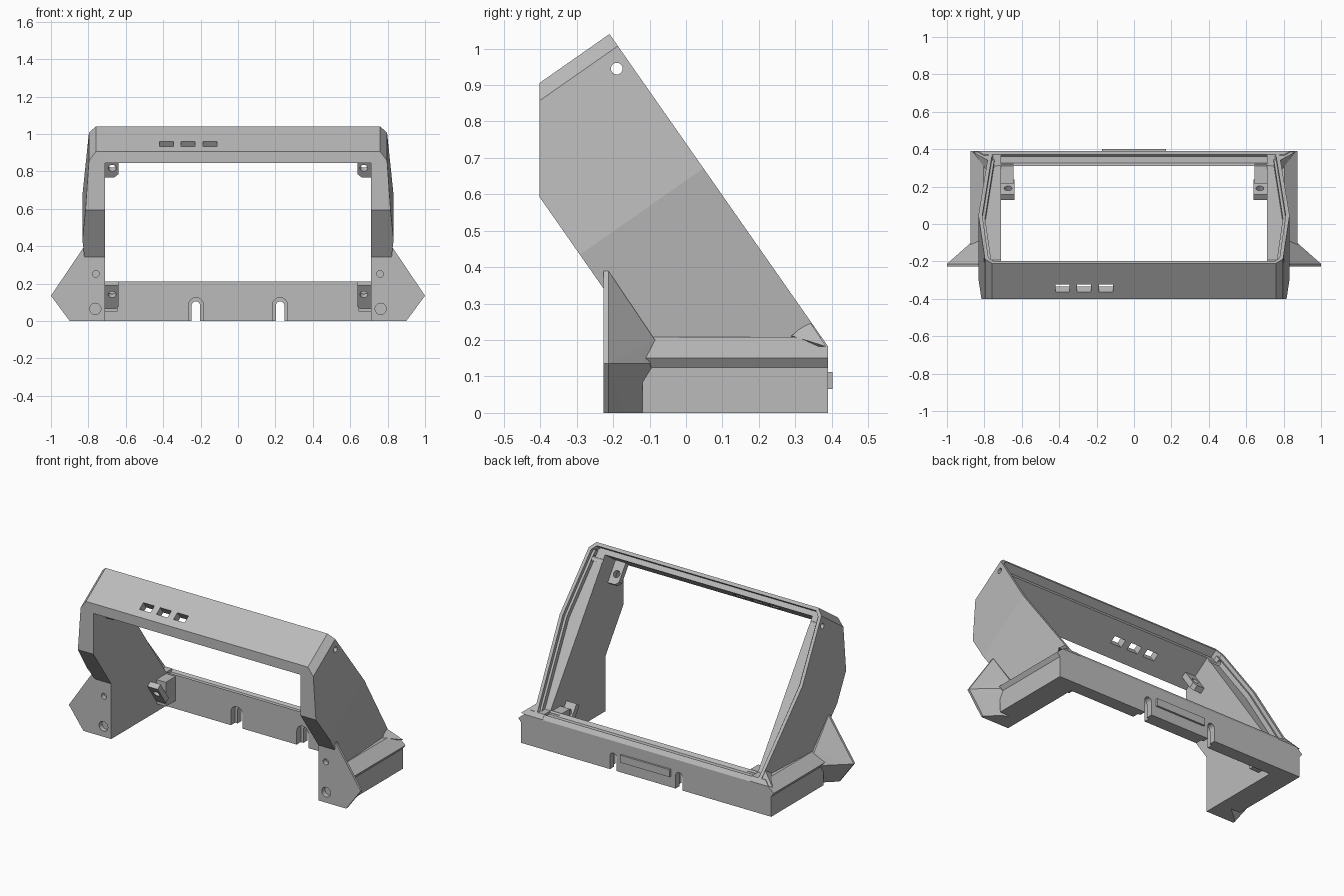
import bpy
import bmesh
from math import pi
from mathutils import Vector, Matrix

cube = bpy.data.objects.get("Cube")
if cube:
    bpy.data.objects.remove(cube)

grey = bpy.data.materials.new("matte_grey")
grey.use_nodes = True
COLOUR = (0.5, 0.5, 0.5, 1)
grey.diffuse_color = COLOUR
grey.node_tree.nodes["Principled BSDF"].inputs["Base Color"].default_value = COLOUR

INNER = 0.71                               # inner face of both side walls
NORMAL = Vector((0, 0.819, 0.573))         # normal of the slanted rear rim


def tilt(x, s, d):
    """Point on the tilted frame: s runs down the rim, d goes in from it."""
    return Vector((x, -0.21 + 0.573 * s - 0.819 * d, 1.04 - 0.819 * s - 0.573 * d))


def yz(s, d):
    return tilt(0, s, d)[1:]


def finish(name, bm):
    bmesh.ops.recalc_face_normals(bm, faces=bm.faces)
    mesh = bpy.data.meshes.new(name)
    bm.to_mesh(mesh)
    bm.free()
    mesh.materials.append(grey)
    ob = bpy.data.objects.new(name, mesh)
    bpy.context.collection.objects.link(ob)
    return ob


def prism(name, outline, place, a, b, clips=()):
    """Extrude an outline between a and b, then trim it with planes."""
    bm = bmesh.new()
    lo = [bm.verts.new(place(p, q, a)) for p, q in outline]
    hi = [bm.verts.new(place(p, q, b)) for p, q in outline]
    bm.faces.new(lo)
    bm.faces.new(hi)
    n = len(lo)
    for i in range(n):
        j = (i + 1) % n
        bm.faces.new((lo[i], lo[j], hi[j], hi[i]))
    bmesh.ops.recalc_face_normals(bm, faces=bm.faces)
    for co, no in clips:
        geom = bm.verts[:] + bm.edges[:] + bm.faces[:]
        bmesh.ops.bisect_plane(bm, geom=geom, plane_co=co, plane_no=no, clear_outer=True)
        rim = [e for e in bm.edges if e.is_boundary]
        if rim:
            bmesh.ops.holes_fill(bm, edges=rim, sides=0)
    return finish(name, bm)


def along_x(y, z, x):
    return Vector((x, y, z))


def along_y(x, z, y):
    return Vector((x, y, z))


def hull(name, points):
    bm = bmesh.new()
    for p in points:
        bm.verts.new(p)
    bmesh.ops.convex_hull(bm, input=bm.verts[:])
    bmesh.ops.dissolve_limit(bm, angle_limit=0.01, verts=bm.verts[:], edges=bm.edges[:])
    return finish(name, bm)


def box(name, x, y, z):
    return prism(name, [(x[0], z[0]), (x[1], z[0]), (x[1], z[1]), (x[0], z[1])],
                 along_y, y[0], y[1])


def rod(centre, direction, radius, length):
    bm = bmesh.new()
    turn = Vector(direction).to_track_quat('Z', 'Y').to_matrix().to_4x4()
    bmesh.ops.create_cone(bm, cap_ends=True, segments=24, radius1=radius, radius2=radius,
                          depth=length, matrix=Matrix.Translation(centre) @ turn)
    return finish("cutter", bm)


def cut(ob, cutters):
    """Subtract the cutters from the part and remove them."""
    for c in cutters:
        c.hide_render = True
        mod = ob.modifiers.new("cut", 'BOOLEAN')
        mod.operation = 'DIFFERENCE'
        mod.solver = 'EXACT'
        mod.object = c
    bpy.context.view_layer.update()
    graph = bpy.context.evaluated_depsgraph_get()
    mesh = bpy.data.meshes.new_from_object(ob.evaluated_get(graph))
    ob.modifiers.clear()
    ob.data = mesh
    for c in cutters:
        bpy.data.objects.remove(c)


def both_sides(ob):
    ob.modifiers.new("mirror", 'MIRROR').use_axis = (True, False, False)


FLOOR = ((0, 0, 0), (0, 0, -1))
FRONT = ((0, -0.402, 0), (0, -1, 0))
BACK = ((0, 0.39, 0), (0, 1, 0))
RIM = (tilt(0, 0, 0), NORMAL)

# Side walls with a bulging outer face
wall = prism("side_wall",
             [(INNER, 0), (0.76, 0), (0.797, 0.04), (0.832, 0.45), (0.775, 1.05),
              (0.76, 1.25), (INNER, 1.25)],
             tilt, 0.05, 0.414, [FLOOR, FRONT, BACK])
pivot = Vector((0.76, -0.19, 0.945))
cut(wall, [rod(pivot, (1, 0, 0), 0.016, 0.3)])
both_sides(wall)

# Raised lip and inner step around the rear rim
lip = prism("rim_lip",
            [(0.70, 0), (0.76, 0), (0.797, 0.04), (0.832, 0.45), (0.775, 1.05),
             (0.755, 1.05), (0.811, 0.45), (0.778, 0.05), (0.752, 0.02), (0.70, 0.02)],
            tilt, 0, 0.051, [BACK])
cut(lip, [rod(pivot, (1, 0, 0), 0.016, 0.3)])
both_sides(lip)
step = prism("rim_step",
             [(0.78, 0.04), (0.815, 0.45), (0.76, 1.05), (0.742, 1.05),
              (0.796, 0.45), (0.762, 0.04)], tilt, 0.022, 0.051)
cut(step, [rod(pivot, (1, 0, 0), 0.016, 0.3)])
both_sides(step)

# Hood across the top with three small windows
hood = prism("hood",
             [yz(0, 0), yz(0, 0.234), (-0.402, 0.845), yz(0.051, 0.05),
              yz(0.02, 0.05), yz(0.02, 0)], along_x, -0.755, 0.755)
windows = []
for x in (-0.383, -0.267, -0.15):
    windows.append(prism("cutter",
                         [(x - 0.038, -0.05), (x + 0.038, -0.05),
                          (x + 0.038, 0.15), (x - 0.038, 0.15)],
                         tilt, 0.14, 0.187))
cut(hood, windows)

# Rear bar with two arched cable slots
bar = prism("rear_bar",
            [(0.31, 0), (0.39, 0), (0.39, 0.18), (0.372, 0.206), (0.36, 0.192),
             (0.325, 0.192), (0.31, 0.21)], along_x, -0.73, 0.73)
for x in (-0.225, 0.225):
    for r, top, y0, y1 in ((0.023, 0.105, 0.2, 0.5), (0.04, 0.125, 0.2, 0.35)):
        arch = [(x - r, -0.1), (x + r, -0.1)]
        for i in range(13):
            v = Vector((r, 0))
            v.rotate(Matrix.Rotation(pi * i / 12, 2))
            arch.append((x + v.x, top - r + v.y))
        cut(bar, [prism("cutter", arch, along_y, y0, y1)])
box("rear_label_plate", (-0.17, 0.17), (0.385, 0.402), (0.066, 0.112))

# Side feet with an overhanging ledge
foot = prism("side_foot",
             [(INNER, 0), (0.857, 0), (0.857, 0.125), (0.875, 0.15),
              (0.805, 0.208), (INNER, 0.208)],
             along_y, -0.12, 0.39, [RIM])
both_sides(foot)
both_sides(hull("foot_corner",
                [(0.74, 0.29, 0.18), (0.79, 0.29, 0.212), (0.776, 0.338, 0.252),
                 (0.862, 0.385, 0.182), (0.74, 0.385, 0.182)]))

# Pointed front wings with blind screw holes
plate = [(INNER, 0), (0.9, 0), (1.0, 0.135), (0.828, 0.39), (INNER, 0.36)]
wing_points = [(x, y, z) for x, z in plate for y in (-0.227, -0.213)]
wing_points += [(INNER, -0.05, 0), (0.857, -0.172, 0), (0.872, -0.1, 0.135),
                (0.815, -0.085, 0.2), (INNER, -0.1, 0.2)]
wing = hull("front_wing", wing_points)
cut(wing, [rod((0.763, -0.227, 0.065), (0, 1, 0), 0.03, 0.06),
           rod((0.76, -0.227, 0.252), (0, 1, 0), 0.018, 0.06)])
both_sides(wing)

# Tilted screw tabs in the four inner corners
for name, top, low, hole in (("upper_tab", 0.045, 0.185, 0.125),
                             ("lower_tab", 0.89, 1.05, 0.95)):
    tab = prism(name, [(0.72, top), (0.64, top), (0.64, low - 0.02),
                       (0.66, low), (0.72, low)], tilt, 0.175, 0.21)
    cut(tab, [rod(tilt(0.673, hole, 0.19), NORMAL, 0.021, 0.2)])
    both_sides(tab)
both_sides(box("lower_tab_block", (0.645, 0.72), (0.215, 0.32), (0.05, 0.2)))
